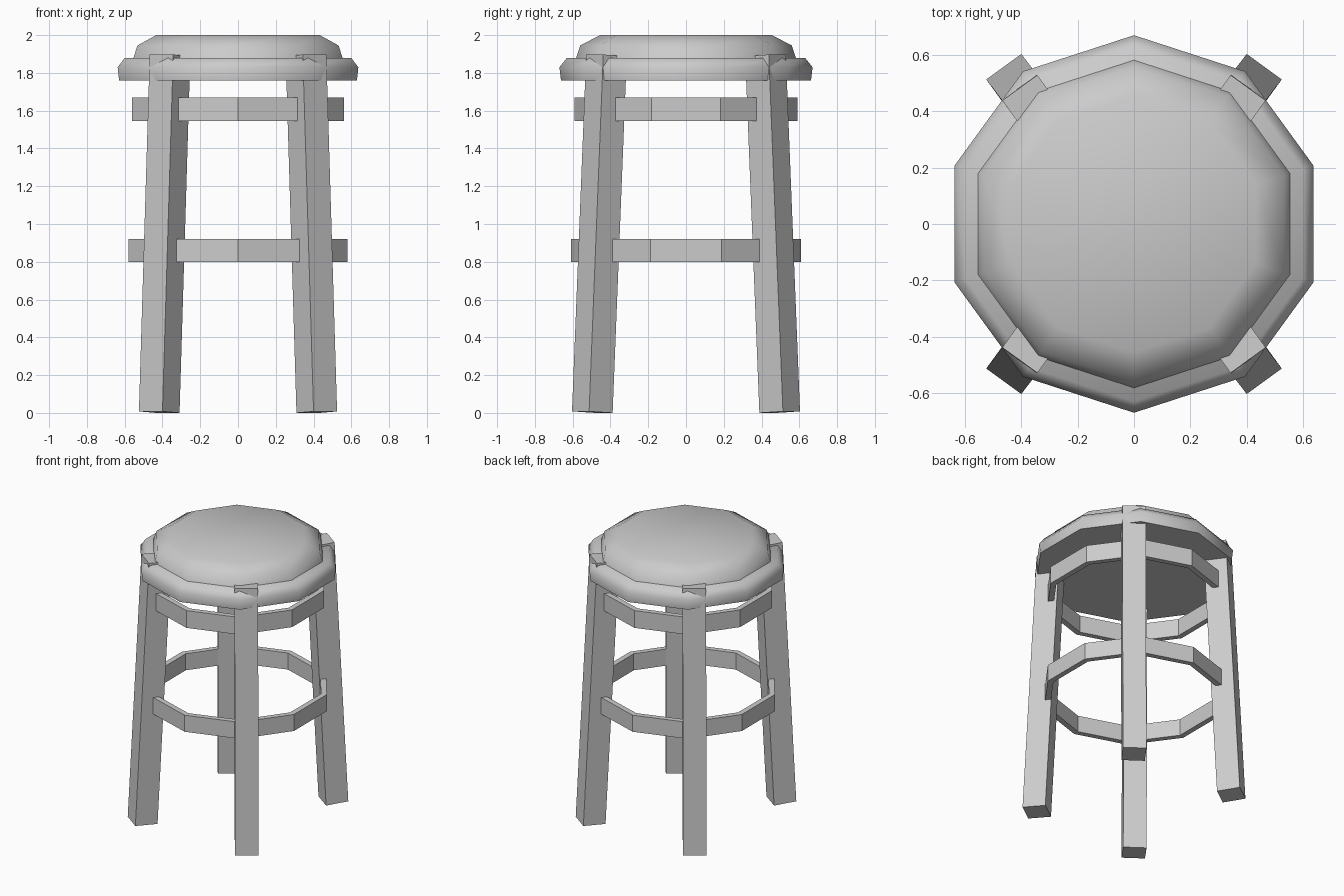
import bpy, bmesh, math
from mathutils import Vector

if "Cube" in bpy.data.objects:
    bpy.data.objects.remove(bpy.data.objects["Cube"])

SIDES = 10
grey = bpy.data.materials.new("grey")
grey.diffuse_color = (0.6, 0.6, 0.6, 1)
grey.use_nodes = True
grey.node_tree.nodes["Principled BSDF"].inputs["Base Color"].default_value = grey.diffuse_color


def finish(name, bm, smooth_angle=0):
    bmesh.ops.recalc_face_normals(bm, faces=bm.faces)
    mesh = bpy.data.meshes.new(name)
    bm.to_mesh(mesh)
    bm.free()
    mesh.materials.append(grey)
    ob = bpy.data.objects.new(name, mesh)
    bpy.context.collection.objects.link(ob)
    if smooth_angle:
        bpy.ops.object.select_all(action='DESELECT')
        ob.select_set(True)
        bpy.context.view_layer.objects.active = ob
        bpy.ops.object.shade_smooth_by_angle(angle=math.radians(smooth_angle))
    return ob


def lathe(name, profile, closed=False, smooth_angle=0):
    """Ten-sided turned part; a corner points along +y and -y."""
    bm = bmesh.new()
    loops = []
    for r, z in profile:
        loops.append([bm.verts.new((r * math.cos(a), r * math.sin(a), z))
                      for a in (math.pi / 2 + math.tau * i / SIDES for i in range(SIDES))])
    pairs = list(zip(loops, loops[1:]))
    if closed:
        pairs.append((loops[-1], loops[0]))
    else:
        bm.faces.new(loops[0])
        bm.faces.new(loops[-1])
    for a, b in pairs:
        for i in range(SIDES):
            j = (i + 1) % SIDES
            bm.faces.new((a[i], a[j], b[j], b[i]))
    return finish(name, bm, smooth_angle)


# Seat board and cushion
lathe("seat", [(0.662, 1.76), (0.67, 1.83), (0.63, 1.88)], smooth_angle=60)
lathe("cushion", [(0.585, 1.87), (0.56, 1.945), (0.455, 2.0)], smooth_angle=70)

# Two hoops running through the legs
for name, r, z0, z1 in (("upper_hoop", 0.59, 1.545, 1.67), ("lower_hoop", 0.61, 0.80, 0.92)):
    t = 0.04
    lathe(name, [(r, z0), (r, z1), (r - t, z1), (r - t, z0)], closed=True)

# Four square legs leaning inwards, turned to line up with the seat corners
W = 0.077
FOOT, TOP = (0.417, 0.496, 0.004), (0.360, 0.421, 1.893)
for name, sx, sy in (("back_right_leg", 1, 1), ("back_left_leg", -1, 1),
                     ("front_left_leg", -1, -1), ("front_right_leg", 1, -1)):
    a = math.radians(54)
    out = Vector((sx * math.cos(a), sy * math.sin(a), 0))
    side = Vector((-sx * math.sin(a), sy * math.cos(a), 0))
    bm = bmesh.new()
    ends = []
    for x, y, z in (FOOT, TOP):
        c = Vector((sx * x, sy * y, z))
        ends.append([bm.verts.new(c + out * u * W + side * v * W + Vector((0, 0, u * 0.004)))
                     for u, v in ((-1, -1), (1, -1), (1, 1), (-1, 1))])
    bm.faces.new(ends[0])
    bm.faces.new(ends[1])
    for i in range(4):
        j = (i + 1) % 4
        bm.faces.new((ends[0][i], ends[0][j], ends[1][j], ends[1][i]))
    finish(name, bm)
